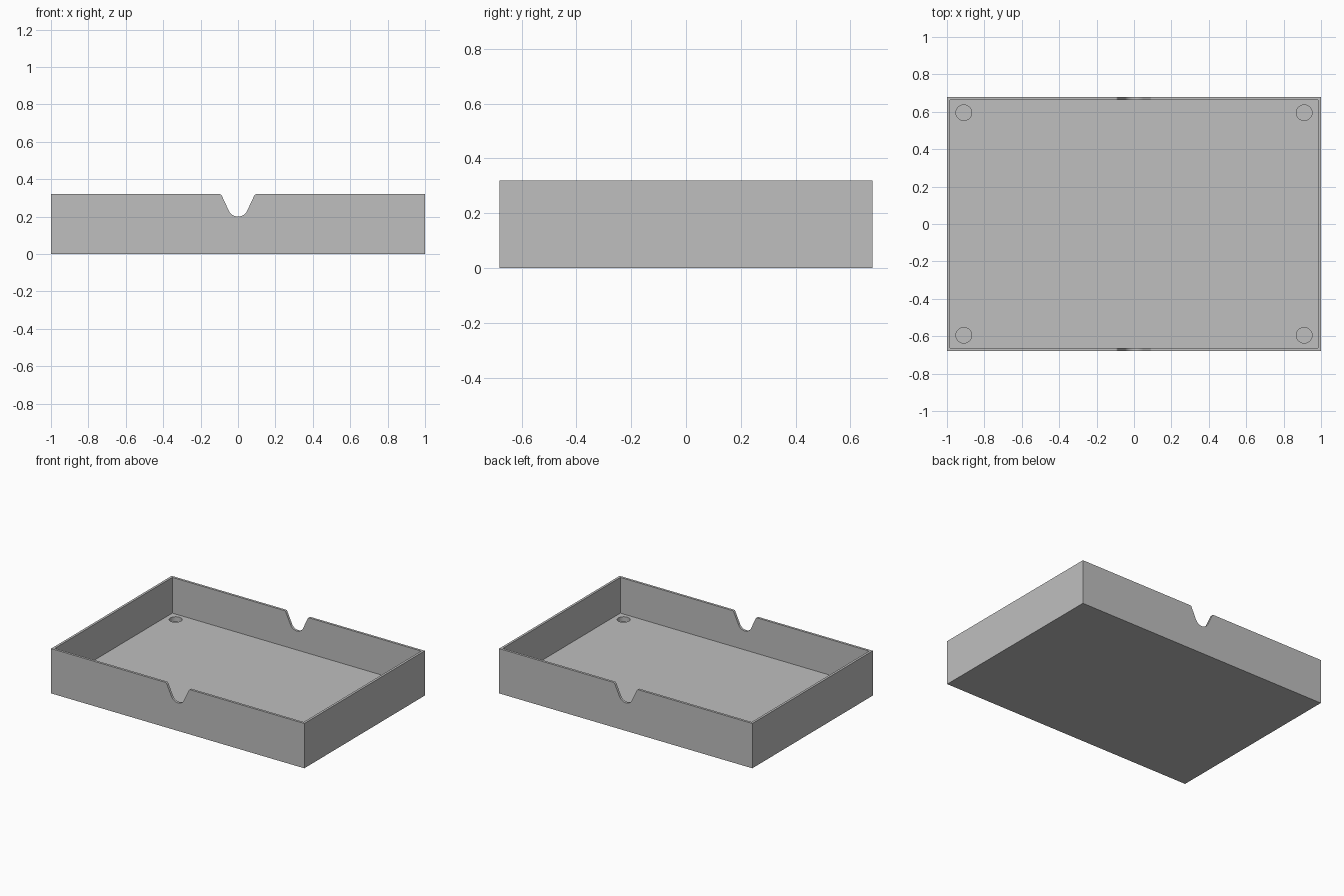
import bpy
import bmesh
from math import sin, cos, tan, radians

cube = bpy.data.objects.get("Cube")
if cube:
    bpy.data.objects.remove(cube, do_unlink=True)

LENGTH, WIDTH, HEIGHT = 2.0, 1.36, 0.32
WALL, FLOOR = 0.017, 0.065

grey = bpy.data.materials.new("plain grey")
grey.use_nodes = True
grey.diffuse_color = (0.52, 0.52, 0.52, 1)
grey.node_tree.nodes["Principled BSDF"].inputs["Base Color"].default_value = (0.52, 0.52, 0.52, 1)


def add_object(name, bm):
    bmesh.ops.recalc_face_normals(bm, faces=bm.faces)
    mesh = bpy.data.meshes.new(name)
    bm.to_mesh(mesh)
    bm.free()
    mesh.materials.append(grey)
    obj = bpy.data.objects.new(name, mesh)
    bpy.context.collection.objects.link(obj)
    return obj


def box(name, size, z_min):
    bm = bmesh.new()
    bmesh.ops.create_cube(bm, size=1)
    for v in bm.verts:
        v.co = (v.co.x * size[0], v.co.y * size[1], (v.co.z + 0.5) * size[2] + z_min)
    return add_object(name, bm)


def prism(name, points, direction):
    bm = bmesh.new()
    face = bm.faces.new([bm.verts.new(p) for p in points])
    result = bmesh.ops.extrude_face_region(bm, geom=[face])
    verts = [g for g in result["geom"] if isinstance(g, bmesh.types.BMVert)]
    bmesh.ops.translate(bm, verts=verts, vec=direction)
    return add_object(name, bm)


def cut(target, cutter):
    mod = target.modifiers.new("cut", "BOOLEAN")
    mod.operation = "DIFFERENCE"
    mod.solver = "EXACT"
    mod.object = cutter
    bpy.context.view_layer.objects.active = target
    bpy.ops.object.modifier_apply(modifier=mod.name)
    bpy.data.objects.remove(cutter, do_unlink=True)


# Open tray with a thick floor
tray = box("tray", (LENGTH, WIDTH, HEIGHT), 0)
cut(tray, box("cavity", (LENGTH - 2 * WALL, WIDTH - 2 * WALL, HEIGHT), FLOOR))

# Finger notch through both long walls: round bottom, sloped sides, rounded lips
slope, r_low, r_lip = radians(65), 0.054, 0.012
z_low = 0.2 + r_low
x_top = r_low * sin(slope) + (HEIGHT - z_low + r_low * cos(slope)) / tan(slope)
x_lip = x_top + r_lip * tan(slope / 2)
half = []
for i in range(9):
    a = slope * i / 8
    half.append((r_low * sin(a), z_low - r_low * cos(a)))
for i in range(7):
    a = slope * (1 - i / 6)
    half.append((x_lip - r_lip * sin(a), HEIGHT - r_lip + r_lip * cos(a)))
half.append((x_lip, HEIGHT + 0.1))
outline = half + [(-x, z) for x, z in reversed(half[1:])]
cut(tray, prism("notch", [(x, -WIDTH, z) for x, z in outline], (0, 2 * WIDTH, 0)))

# Round blind recesses in the floor corners
for sx in (-1, 1):
    for sy in (-1, 1):
        ring = [(sx * 0.91 + 0.042 * cos(radians(a)),
                 sy * 0.595 + 0.042 * sin(radians(a)), FLOOR - 0.035)
                for a in range(0, 360, 10)]
        cut(tray, prism("recess", ring, (0, 0, 0.1)))

# Smooth the curves, keep the edges sharp
bpy.ops.object.select_all(action="DESELECT")
tray.select_set(True)
bpy.context.view_layer.objects.active = tray
bpy.ops.object.shade_smooth_by_angle(angle=radians(30))
